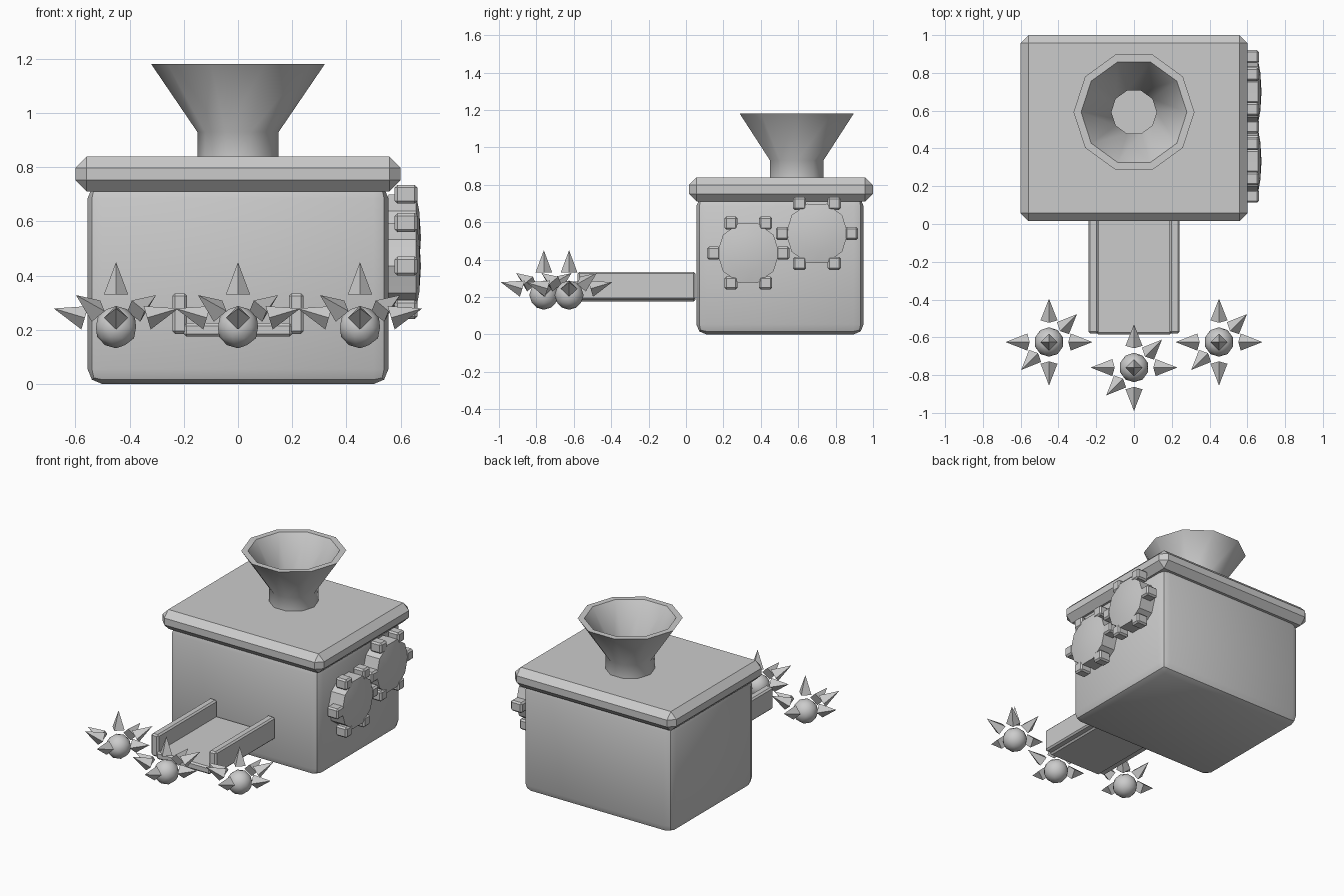
import bpy, bmesh, math
from mathutils import Vector, Matrix

if "Cube" in bpy.data.objects:
    bpy.data.objects.remove(bpy.data.objects["Cube"])


def finish(name, bm, angle=None):
    bmesh.ops.recalc_face_normals(bm, faces=bm.faces[:])
    me = bpy.data.meshes.new(name)
    bm.to_mesh(me)
    bm.free()
    if angle:
        me.shade_smooth()
        me.set_sharp_from_angle(angle=math.radians(angle))
    ob = bpy.data.objects.new(name, me)
    bpy.context.collection.objects.link(ob)
    return ob


def add_box(bm, lo, hi, bevel=0.0, segments=1):
    lo, hi = Vector(lo), Vector(hi)
    part = bmesh.new()
    m = Matrix.Translation((lo + hi) / 2) @ Matrix.Diagonal((*(hi - lo), 1))
    bmesh.ops.create_cube(part, size=1, matrix=m)
    if bevel:
        bmesh.ops.bevel(part, geom=part.edges[:], offset=bevel,
                        segments=segments, profile=0.5, affect='EDGES')
    tmp = bpy.data.meshes.new("tmp")
    part.to_mesh(tmp)
    part.free()
    bm.from_mesh(tmp)
    bpy.data.meshes.remove(tmp)


def box(name, lo, hi, bevel, segments=1, angle=None):
    bm = bmesh.new()
    add_box(bm, lo, hi, bevel, segments)
    return finish(name, bm, angle)


# Machine body and lid
box("body", (-0.555, 0.055, 0), (0.555, 0.95, 0.74), 0.055, 2, 30)
box("lid", (-0.6, 0.015, 0.71), (0.6, 1.0, 0.84), 0.042)

# Funnel: closed wall profile turned in ten steps
profile = [(0.15, 0.835), (0.15, 0.93), (0.32, 1.18),
           (0.28, 1.18), (0.12, 0.93), (0.12, 0.835)]
bm = bmesh.new()
rings = []
for i in range(10):
    a = math.tau * i / 10
    rings.append([bm.verts.new((r * math.cos(a), 0.592 + r * math.sin(a), z))
                  for r, z in profile])
for i in range(10):
    p, q = rings[i], rings[(i + 1) % 10]
    for j in range(6):
        k = (j + 1) % 6
        bm.faces.new((p[j], q[j], q[k], p[k]))
finish("funnel", bm, 45)

# Output chute: floor with two side rails
box("chute_floor", (-0.2, -0.585, 0.175), (0.2, 0.05, 0.225), 0.01)
for side, x in (("left", -0.215), ("right", 0.215)):
    box("chute_rail_" + side, (x - 0.027, -0.58, 0.185),
        (x + 0.027, 0.05, 0.335), 0.01)


# Gears: slightly domed disc with six block teeth
def gear(name, y, z):
    bm = bmesh.new()
    n = 20
    loops = []
    for x, s in ((0.555, 1), (0.657, 1), (0.669, 0.6)):
        loop = []
        for i in range(n):
            a = math.tau * i / n
            r = s * (0.167 if i % 2 == 0 else 0.158)
            loop.append(bm.verts.new((x, y + r * math.cos(a), z + r * math.sin(a))))
        loops.append(loop)
    tip = bm.verts.new((0.675, y, z))
    bm.faces.new(loops[0])
    for i in range(n):
        j = (i + 1) % n
        for a, b in zip(loops, loops[1:]):
            bm.faces.new((a[i], a[j], b[j], b[i]))
        bm.faces.new((loops[2][i], loops[2][j], tip))
    finish(name + "_disc", bm, 30)
    bm = bmesh.new()
    for i in range(6):
        a = math.tau * i / 6
        c = Vector((0.62, y + 0.185 * math.cos(a), z + 0.185 * math.sin(a)))
        h = Vector((0.042, 0.035, 0.035))
        add_box(bm, c - h, c + h, 0.01)
    finish(name + "_teeth", bm)


gear("front_gear", 0.333, 0.435)
gear("rear_gear", 0.70, 0.54)

# Spiky balls: round core with loose four-sided spikes
DIRS = [(0, 0, 1), (1, 0, 0.3), (-1, 0, 0.3), (0, 1, 0.3), (0, -1, 0.3),
        (1, 1, 0.8), (-1, -1, 0.8)]
for n, (x, y) in enumerate([(-0.45, -0.625), (0, -0.76), (0.45, -0.625)], 1):
    c = Vector((x, y, 0.21))
    bm = bmesh.new()
    bmesh.ops.create_icosphere(bm, subdivisions=2, radius=0.078,
                               matrix=Matrix.Translation(c))
    finish(f"spike_ball_{n}_core", bm, 45)
    bm = bmesh.new()
    for d in DIRS:
        d = Vector(d).normalized()
        m = (Matrix.Translation(c + d * 0.18)
             @ d.to_track_quat('Z', 'Y').to_matrix().to_4x4())
        bmesh.ops.create_cone(bm, cap_ends=True, segments=4, radius1=0.045,
                              radius2=0, depth=0.12, matrix=m)
    bmesh.ops.remove_doubles(bm, verts=bm.verts[:], dist=0.0001)
    finish(f"spike_ball_{n}_spikes", bm)
